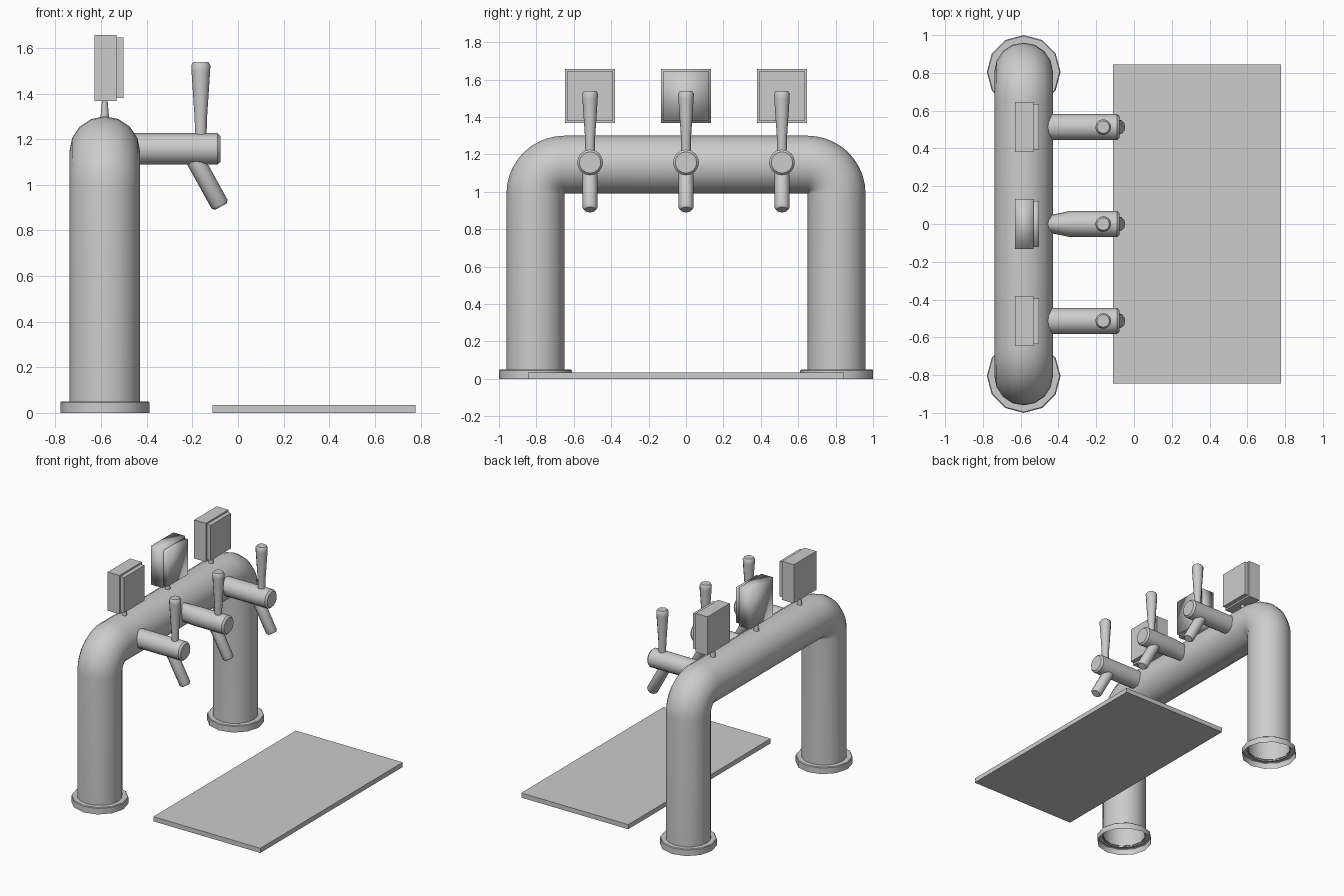
import bpy, bmesh, math
from mathutils import Vector

cube = bpy.data.objects.get("Cube")
if cube:
    bpy.data.objects.remove(cube, do_unlink=True)

grey = bpy.data.materials.new("light grey metal")
grey.use_nodes = True
COLOR = (0.604, 0.604, 0.604, 1)
grey.diffuse_color = COLOR
grey.node_tree.nodes["Principled BSDF"].inputs["Base Color"].default_value = COLOR

X, Y, Z = Vector((1, 0, 0)), Vector((0, 1, 0)), Vector((0, 0, 1))
PIPE_X, PIPE_R, LEG_Y, BEND_Z = -0.584, 0.155, 0.805, 0.99


def finish(name, bm, smooth=None):
    bmesh.ops.recalc_face_normals(bm, faces=bm.faces[:])
    mesh = bpy.data.meshes.new(name)
    bm.to_mesh(mesh)
    bm.free()
    mesh.materials.append(grey)
    obj = bpy.data.objects.new(name, mesh)
    bpy.context.collection.objects.link(obj)
    if smooth:
        bpy.ops.object.select_all(action='DESELECT')
        obj.select_set(True)
        bpy.context.view_layer.objects.active = obj
        bpy.ops.object.shade_smooth_by_angle(angle=math.radians(smooth))
    return obj


def ring(center, u, v, ru, rv=None, sides=12):
    rv = ru if rv is None else rv
    turns = [2 * math.pi * i / sides for i in range(sides)]
    return [center + u * ru * math.cos(a) + v * rv * math.sin(a) for a in turns]


def loft(name, rings, caps=True, smooth=40):
    bm = bmesh.new()
    loops = [[bm.verts.new(p) for p in r] for r in rings]
    n = len(loops[0])
    for a, b in zip(loops, loops[1:]):
        for i in range(n):
            j = (i + 1) % n
            bm.faces.new((a[i], a[j], b[j], b[i]))
    if caps:
        bm.faces.new(loops[0])
        bm.faces.new(loops[-1])
    return finish(name, bm, smooth)


def turned(name, start, axis, profile, caps=True, sides=12):
    """Round part along an axis in the xz plane; profile holds (distance, radius)."""
    side = Y.cross(axis)
    return loft(name, [ring(start + axis * d, side, Y, r, sides=sides)
                       for d, r in profile], caps)


def box(name, lo, hi, smooth=None):
    bm = bmesh.new()
    bmesh.ops.create_cube(bm, size=1)
    for v in bm.verts:
        v.co = Vector([l + (c + 0.5) * (h - l) for l, c, h in zip(lo, v.co, hi)])
    return finish(name, bm, smooth)


# Arched pipe: leg, bend, crossbar, bend, leg
def pipe_ring(y, z, out):
    return ring(Vector((PIPE_X, y, z)), X, out, PIPE_R, sides=16)


bend_y = LEG_Y - PIPE_R
arch = [pipe_ring(LEG_Y, 0.04, Y)]
for s in (1, -1):
    for i in range(11):
        a = math.pi / 2 * (i / 10 if s > 0 else 1 - i / 10)
        out = Y * s * math.cos(a) + Z * math.sin(a)
        # Both bends run around the same upward direction so the rings line up
        radial = out if s > 0 else Y * math.cos(a) + Z * math.sin(a)
        if s < 0:
            radial = Z * math.sin(a) - Y * math.cos(a)
        arch.append(pipe_ring(s * bend_y + out.y * PIPE_R, BEND_Z + out.z * PIPE_R, radial))
arch.append(pipe_ring(-LEG_Y, 0.04, -Y))
loft("arched_pipe", arch, caps=False)

# Hollow foot flanges
for label, s in (("left", 1), ("right", -1)):
    turned(label + "_foot_flange", Vector((PIPE_X, s * LEG_Y, 0)), Z,
           [(0, 0.195), (0.045, 0.195), (0.05, 0.19), (0.05, 0.15)], caps=False)

# Taps and badges
down = Vector((0.485, 0, -0.875)).normalized()
for label, y in (("left", 0.513), ("middle", 0), ("right", -0.513)):
    middle = label == "middle"
    neck = 0.048 if middle else 0.069
    barrel = [(-0.5, neck, 0.069), (-0.44, neck, 0.069), (-0.34, 0.069, 0.069),
              (-0.09, 0.069, 0.069), (-0.077, 0.057, 0.057)]
    loft(label + "_tap_barrel",
         [ring(Vector((x, y, 1.157)), Y, Z, ry, rz, 16) for x, ry, rz in barrel])
    turned(label + "_tap_handle", Vector((-0.163, y, 1.2)), Z,
           [(0, 0.025), (0.09, 0.027), (0.3, 0.041), (0.325, 0.042), (0.338, 0.033)])
    turned(label + "_tap_spout", Vector((-0.215, y, 1.157)), down,
           [(0, 0.04), (0.276, 0.04), (0.289, 0.03)])
    turned(label + "_badge_post", Vector((PIPE_X, y, 1.27)), Z,
           [(0, 0.021), (0.11, 0.011)])
    soft = 180 if middle else None
    box(label + "_badge_case", (-0.63, y - 0.133, 1.367), (-0.533, y + 0.133, 1.657), soft)
    box(label + "_badge_panel", (-0.54, y - 0.121, 1.38), (-0.502, y + 0.121, 1.645), soft)

# Drip tray
box("drip_tray", (-0.112, -0.845, 0), (0.777, 0.845, 0.035))
